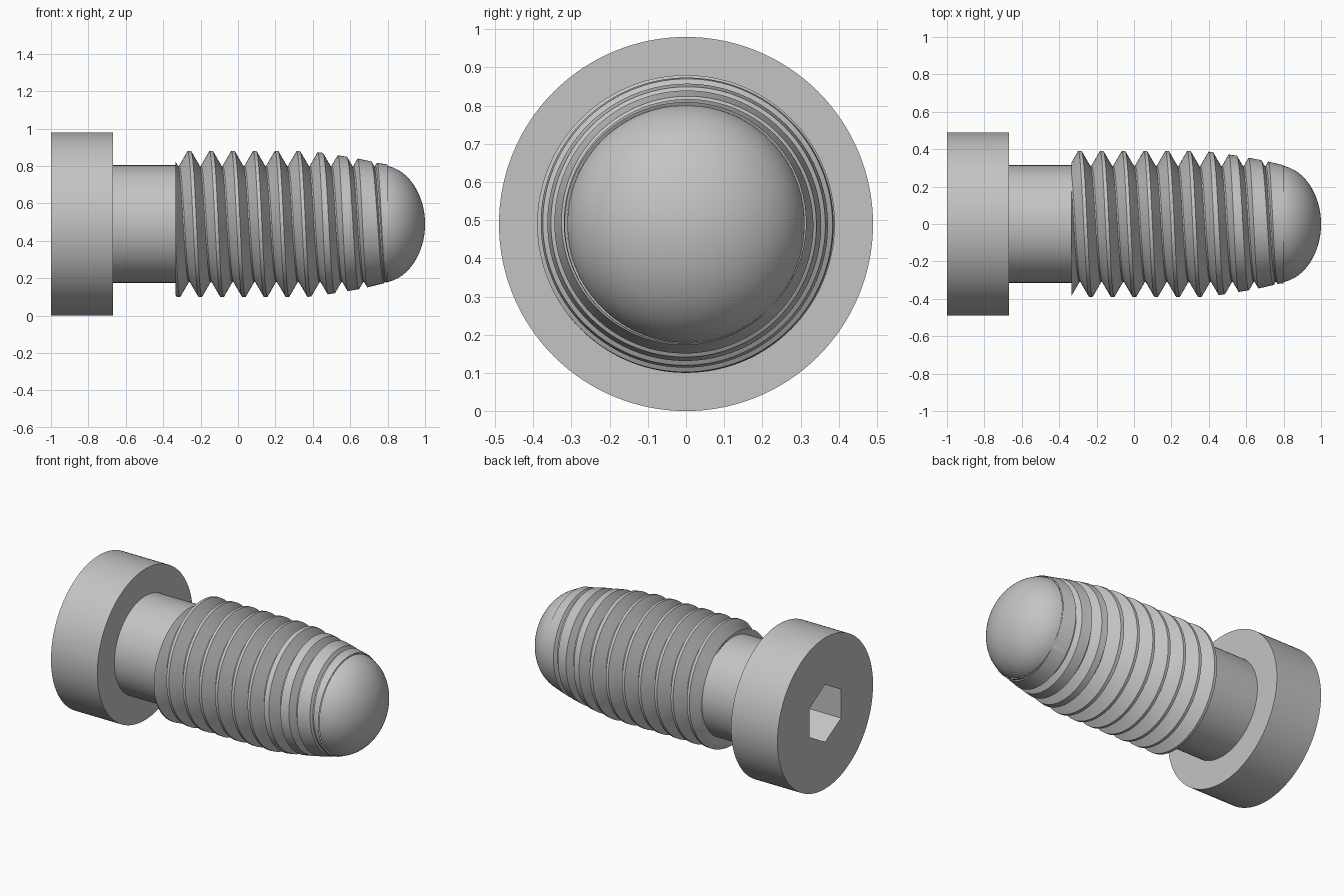
import bpy, bmesh, math
from mathutils import Vector

AXIS_Z = 0.49
SIDES = 128

if "Cube" in bpy.data.objects:
    bpy.data.objects.remove(bpy.data.objects["Cube"], do_unlink=True)

steel = bpy.data.materials.new("grey steel")
steel.use_nodes = True
steel.diffuse_color = (0.55, 0.55, 0.55, 1)
steel.node_tree.nodes["Principled BSDF"].inputs["Base Color"].default_value = steel.diffuse_color


def point(x, r, a):
    """Point at radius r about the bolt axis, angle measured from the top."""
    return Vector((x, -r * math.sin(a), AXIS_Z + r * math.cos(a)))


def ring(bm, x, r, n=SIDES):
    return [bm.verts.new(point(x, r, math.tau * i / n)) for i in range(n)]


def bridge(bm, lower, upper):
    n = len(lower)
    for i in range(n):
        j = (i + 1) % n
        bm.faces.new((lower[i], lower[j], upper[j], upper[i]))


def loop_edges(bm, verts):
    return [bm.edges.get((v, verts[i - 1])) for i, v in enumerate(verts)]


def finish(bm, name, angle=30):
    bmesh.ops.recalc_face_normals(bm, faces=bm.faces)
    mesh = bpy.data.meshes.new(name)
    bm.to_mesh(mesh)
    bm.free()
    mesh.materials.append(steel)
    ob = bpy.data.objects.new(name, mesh)
    bpy.context.collection.objects.link(ob)
    bpy.ops.object.select_all(action='DESELECT')
    ob.select_set(True)
    bpy.context.view_layer.objects.active = ob
    bpy.ops.object.shade_smooth_by_angle(angle=math.radians(angle))
    return ob


# Head with a hexagonal key socket
bm = bmesh.new()
outer, inner = ring(bm, -1, 0.49), ring(bm, -0.667, 0.49)
bridge(bm, outer, inner)
bm.faces.new(inner)
mouth, floor = ring(bm, -1, 0.187, 6), ring(bm, -0.75, 0.187, 6)
bridge(bm, mouth, floor)
bm.faces.new(floor)
bmesh.ops.triangle_fill(bm, use_beauty=True,
                        edges=loop_edges(bm, outer) + loop_edges(bm, mouth))
finish(bm, "head")

# Plain shank
bm = bmesh.new()
bridge(bm, ring(bm, -0.667, 0.315), ring(bm, -0.335, 0.315))
finish(bm, "shank")

# Helical thread, its crests cut back by a taper towards the tip
PITCH, ROOT, CREST = 0.1165, 0.311, 0.39
START, END = -0.335, 0.8
TAPER = [(0.37, CREST), (0.45, 0.381), (0.55, 0.365), (0.65, 0.348), (0.73, 0.331), (END, ROOT)]


def envelope(x):
    if x <= TAPER[0][0]:
        return CREST
    for (x0, r0), (x1, r1) in zip(TAPER, TAPER[1:]):
        if x <= x1:
            return r0 + (r1 - r0) * (x - x0) / (x1 - x0)
    return ROOT


def half_width(r):
    return 0.009 + (CREST - r) * math.tan(math.radians(30))


def thread_section(centre):
    """Root, crest, crest, root across one turn."""
    base = half_width(ROOT)
    pts = [(centre - base, ROOT)]
    for side in (-1, 1):
        x = centre
        for _ in range(3):
            x = centre + side * half_width(envelope(x))
        pts.append((x, envelope(x)))
    return pts + [(centre + base, ROOT)]


bm = bmesh.new()
columns = []
for i in range(SIDES):
    a = math.tau * i / SIDES
    col = []
    for k in range(-3, 13):
        for x, r in thread_section(-0.26 + PITCH * (k + i / SIDES)):
            col.append(bm.verts.new(point(x, r, a)))
    columns.append(col)
for i, col in enumerate(columns):
    last = i == SIDES - 1
    nxt = columns[0][4:] if last else columns[i + 1]
    for m in range(len(nxt) - 1):
        bm.faces.new((col[m], col[m + 1], nxt[m + 1], nxt[m]))
bmesh.ops.remove_doubles(bm, verts=bm.verts, dist=0.0001)
for x, normal in ((START, (-1, 0, 0)), (END, (1, 0, 0))):
    bmesh.ops.bisect_plane(bm, geom=bm.verts[:] + bm.edges[:] + bm.faces[:], dist=0.00001,
                           plane_co=(x, 0, 0), plane_no=normal, clear_outer=True)
# Flat face where the thread begins
rim = [e for e in bm.edges if e.is_boundary and all(abs(v.co.x - START) < 0.001 for v in e.verts)]
bmesh.ops.holes_fill(bm, edges=rim, sides=0)
finish(bm, "thread", 25)

# Rounded tip
bm = bmesh.new()
STEPS, DOME_X, DOME_R = 28, 0.76, 0.315
first = math.asin((END - DOME_X) / (1 - DOME_X))
prev = None
for s in range(STEPS):
    t = first + (math.pi / 2 - first) * s / STEPS
    cur = ring(bm, DOME_X + (1 - DOME_X) * math.sin(t), DOME_R * math.cos(t))
    if prev:
        bridge(bm, prev, cur)
    prev = cur
pole = bm.verts.new(point(1, 0, 0))
for i in range(SIDES):
    bm.faces.new((prev[i - 1], prev[i], pole))
finish(bm, "rounded_tip", 40)
